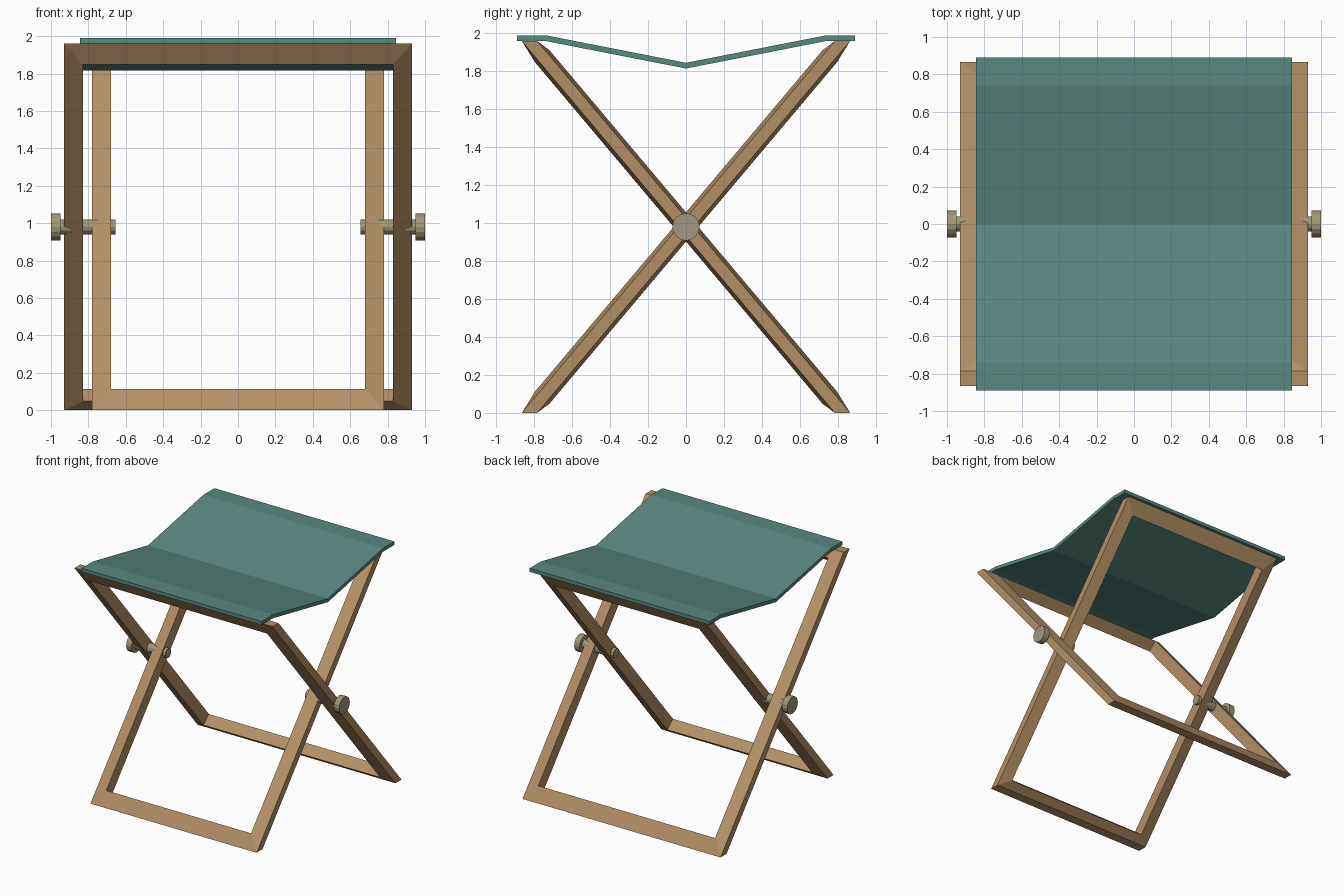
import bpy, bmesh, math
from mathutils import Matrix

if "Cube" in bpy.data.objects:
    bpy.data.objects.remove(bpy.data.objects["Cube"])


def material(name, rgb):
    m = bpy.data.materials.new(name)
    m.diffuse_color = (*rgb, 1)
    m.use_nodes = True
    m.node_tree.nodes["Principled BSDF"].inputs["Base Color"].default_value = m.diffuse_color
    return m


wood = material("wood", (0.45, 0.28, 0.13))
canvas = material("canvas", (0.10, 0.25, 0.22))
metal = material("pin_metal", (0.36, 0.31, 0.20))

MID = 0.98                      # height of the pivot
FOOT = 0.825                    # distance of the foot centre from the pivot


def add_object(name, bm, mat):
    bmesh.ops.recalc_face_normals(bm, faces=bm.faces)
    me = bpy.data.meshes.new(name)
    bm.to_mesh(me)
    bm.free()
    me.materials.append(mat)
    ob = bpy.data.objects.new(name, me)
    bpy.context.collection.objects.link(ob)
    return ob


def make_frame(name, half_x, lean):
    # bar section: narrow on the outer edge, thick on the inner edge, mitred corners
    section = [(0, -FOOT - 0.04, 0), (0, -FOOT + 0.04, 0),
               (0.1, -0.72, 0.048), (0.1, -0.796, 0.112)]
    bm = bmesh.new()
    rings = []
    for sx, end in ((-1, 1), (1, 1), (1, -1), (-1, -1)):
        ring = []
        for inset, y, z in section if end == 1 else [section[i] for i in (1, 0, 3, 2)]:
            ring.append(bm.verts.new((sx * (half_x - inset), lean * end * y,
                                      MID + end * (z - MID))))
        rings.append(ring)
    for i in range(4):
        a, b = rings[i], rings[(i + 1) % 4]
        for j in range(4):
            k = (j + 1) % 4
            bm.faces.new((a[j], a[k], b[k], b[j]))
    return add_object(name, bm, wood)


# Crossed frames
make_frame("inner_frame", 0.78, 1)
make_frame("outer_frame", 0.93, -1)

# Sagging canvas seat
top = [(-0.89, 1.99), (-0.74, 1.99), (0, 1.845), (0.74, 1.99), (0.89, 1.99)]
bm = bmesh.new()
grid = [[bm.verts.new((x, y, z - d)) for y, z in top]
        for x, d in ((-0.845, 0), (0.845, 0), (0.845, 0.03), (-0.845, 0.03))]
for r in range(4):
    a, b = grid[r], grid[(r + 1) % 4]
    for i in range(4):
        bm.faces.new((a[i], a[i + 1], b[i + 1], b[i]))
for i in (0, 4):
    bm.faces.new([g[i] for g in grid])
add_object("seat", bm, canvas)


# Pivot pins with round heads
def cylinder_x(bm, x0, x1, radius, sides):
    mat = Matrix.Translation(((x0 + x1) / 2, 0, MID)) @ Matrix.Rotation(math.pi / 2, 4, 'Y')
    bmesh.ops.create_cone(bm, cap_ends=True, segments=sides, radius1=radius,
                          radius2=radius, depth=abs(x1 - x0), matrix=mat)


for side, s in (("left", -1), ("right", 1)):
    bm = bmesh.new()
    cylinder_x(bm, s * 0.655, s * 0.96, 0.04, 12)
    cylinder_x(bm, s * 0.95, s * 1.0, 0.072, 16)
    add_object(side + "_pivot_pin", bm, metal)
